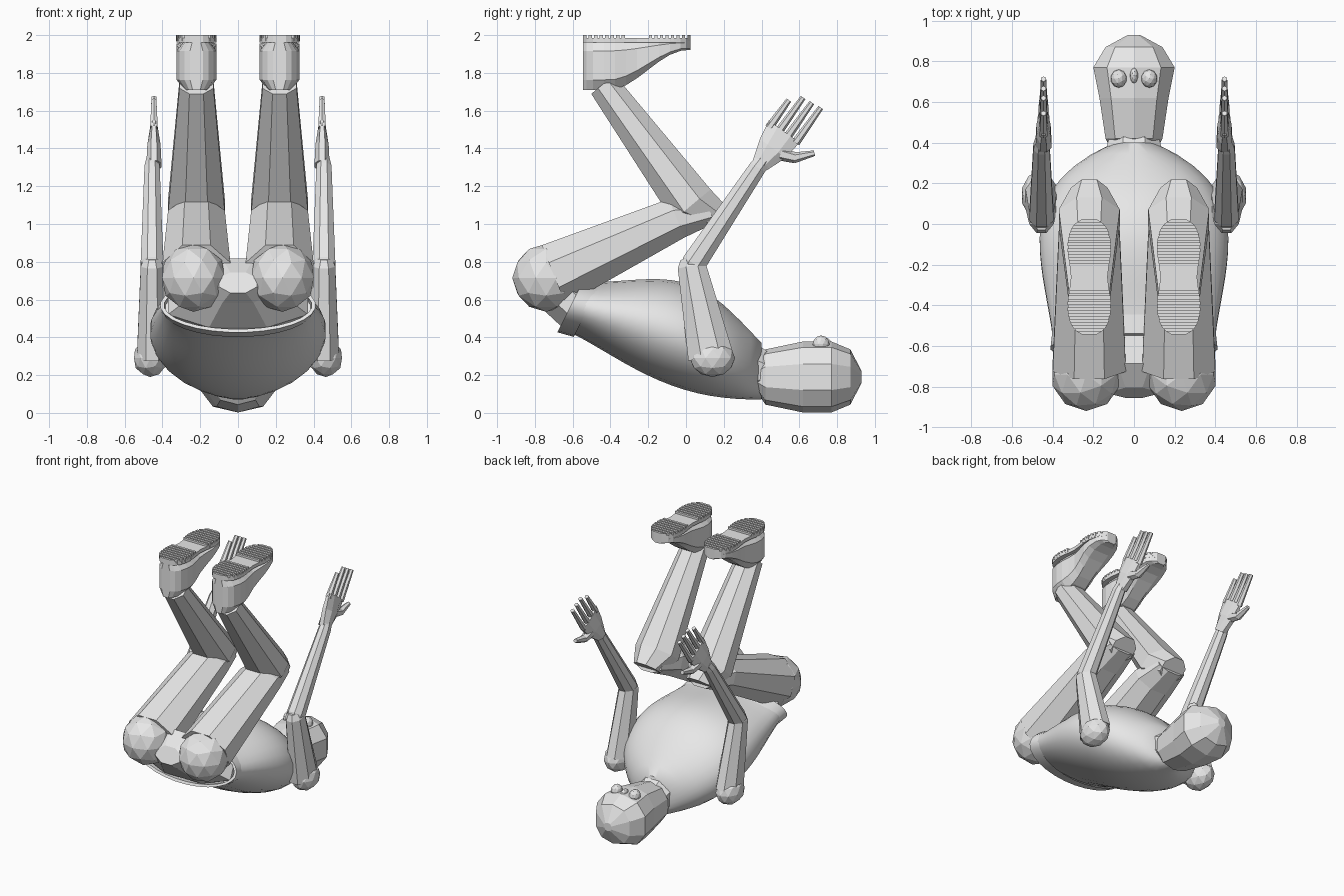
import bpy, bmesh, math
from mathutils import Vector

if "Cube" in bpy.data.objects:
    bpy.data.objects.remove(bpy.data.objects["Cube"], do_unlink=True)

COLOUR = (.8, .8, .8, 1)
grey = bpy.data.materials.new("plain grey")
grey.use_nodes = True
grey.diffuse_color = COLOUR
grey.node_tree.nodes["Principled BSDF"].inputs["Base Color"].default_value = COLOUR


def finish(name, bm, mirror=False, smooth=False):
    """Turn a bmesh into a named object; paired parts are mirrored across x."""
    bmesh.ops.recalc_face_normals(bm, faces=bm.faces)
    mesh = bpy.data.meshes.new(name)
    bm.to_mesh(mesh)
    bm.free()
    mesh.materials.append(grey)
    part = bpy.data.objects.new(name, mesh)
    bpy.context.collection.objects.link(part)
    if mirror:
        part.modifiers.new("Mirror", "MIRROR")
    if smooth:
        bpy.ops.object.select_all(action="DESELECT")
        part.select_set(True)
        bpy.context.view_layer.objects.active = part
        bpy.ops.object.shade_smooth_by_angle(angle=math.radians(40))


def ring(x, y, z, depth, width, up=(0, 1), sides=8, power=1):
    """Closed cross-section; depth runs along up in the side plane, width along x."""
    across = Vector((width, 0, 0))
    along = Vector((0, *up)).normalized() * depth
    flat_to_corner = math.cos(math.pi / sides)

    def rounded(value):
        return math.copysign(abs(value / flat_to_corner) ** power, value)

    angles = [math.tau * (i + .5) / sides for i in range(sides)]
    return [Vector((x, y, z)) + across * rounded(math.cos(a)) + along * rounded(math.sin(a))
            for a in angles]


def loft(name, rings, caps=True, **options):
    """Skin a row of cross-sections."""
    bm = bmesh.new()
    rows = [[bm.verts.new(point) for point in row] for row in rings]
    for row, following in zip(rows, rows[1:]):
        for i in range(len(row)):
            bm.faces.new((row[i - 1], row[i], following[i], following[i - 1]))
    if caps:
        bm.faces.new(rows[0])
        bm.faces.new(rows[-1])
    finish(name, bm, **options)


def limb(name, x, *stations, sides=8, mirror=True):
    """Faceted limb through stations of y, z, depth and width."""
    first, last = stations[0], stations[-1]
    up = (first[1] - last[1], last[0] - first[0])
    loft(name, [ring(x, *station, up=up, sides=sides) for station in stations], mirror=mirror)


def ball(name, centre, size, mirror=True):
    """Faceted ball scaled to its three radii."""
    bm = bmesh.new()
    bmesh.ops.create_icosphere(bm, subdivisions=2, radius=1)
    bmesh.ops.scale(bm, vec=size, verts=bm.verts)
    bmesh.ops.translate(bm, vec=centre, verts=bm.verts)
    finish(name, bm, mirror=mirror)


# Torso: a barrel leaning from the raised waist down to the neck
def torso_ring(t):
    arch = math.sin(math.pi * t)
    chest = math.sin(math.pi * t ** 1.2)
    width = .1 + .3 * (1 - t ** 6) + .07 * chest
    return ring(0, .95 * t - .55, .56 - .34 * t + .04 * arch, .15 + .12 * chest, width,
                up=(1 - t, 2), sides=28)


loft("torso", [torso_ring(step / 16) for step in range(17)], smooth=True)

# Waistband: an open rim folded inward
rim = [(-.52, .55, .165, .4), (-.61, .57, .16, .41), (-.61, .57, .14, .39), (-.52, .55, .14, .38)]
loft("waistband", [ring(0, *station, up=(1, 2), sides=28) for station in rim],
     caps=False, smooth=True)

# Pelvis, filling the waistband and joining the hips
limb("pelvis", 0, (-.83, .69, .06, .1), (-.74, .7, .13, .2), (-.6, .57, .13, .37),
     (-.46, .52, .13, .36), mirror=False)
limb("neck", 0, (.3, .24, .16, .15), (.43, .21, .1, .12), mirror=False)

# Head, lying back with the face upward
skull = [(.38, .08, .12), (.42, .14, .14), (.62, .18, .17),
         (.77, .18, .2), (.87, .14, .14), (.93, .03, .03)]
loft("head", [ring(0, y, .19, depth, width, sides=10, power=.85) for y, depth, width in skull])
ball("nose", (0, .73, .37), (.02, .04, .03), mirror=False)
ball("eyes", (.075, .715, .365), (.04, .045, .045))

# Legs, folded above the body
LEG_X = .22
ball("hips", (.235, -.74, .715), (.175, .18, .18))
limb("thighs", LEG_X, (-.7, .73, .17, .18), (-.05, 1.03, .11, .15), (.13, 1.06, .06, .11))
limb("shins", LEG_X, (.15, 1.03, .09, .09), (.03, 1.1, .13, .15), (-.44, 1.74, .08, .09))

# Boots with ridged soles turned upward
HEEL, FOOT_LENGTH = -.55, .58
SOLE = 1.97


def foot_width(u):
    """Rounded heel and toe with a pinched instep."""
    return .11 * math.sqrt(1 - abs(2 * u - 1) ** 5) - .02 * math.sin(math.pi * u) ** 8


def foot_ring(u, low, high, **options):
    """Upright slice of the foot at fraction u from heel to toe."""
    return ring(LEG_X, HEEL + FOOT_LENGTH * u, (low + high) / 2, (high - low) / 2,
                foot_width(u), **options)


def boot_ring(u):
    rise = min(1, max(0, (u - .25) / .7))
    instep = rise * rise * (3 - 2 * rise)
    return foot_ring(u, 1.71 + .21 * instep, SOLE, power=.6)


slices = [.01, .04, .1] + [step / 10 for step in range(2, 10)] + [.95, .99]
loft("boots", [boot_ring(u) for u in slices], mirror=True)
loft("soles", [foot_ring(u, SOLE - .01, SOLE + .015, sides=4) for u in slices], mirror=True)

BARS = 20
for bar in range(BARS):
    u = (bar + .5) / BARS
    if abs(u - .5) > .1:
        edges = (u - .015, u + .015)
        loft("tread_bar", [foot_ring(edge, SOLE, 2, sides=4) for edge in edges], mirror=True)

# Arms, reaching up past the head
ARM_X = .455
ball("shoulders", (.465, .14, .29), (.09, .12, .1))
limb("upper_arms", ARM_X, (.13, .3, .12, .08), (.03, .78, .075, .06), (.02, .82, .05, .04))
limb("forearms", ARM_X, (.02, .76, .05, .05), (.04, .79, .065, .06), (.38, 1.3, .045, .04),
     (.41, 1.34, .04, .03))

# Hands, with four spread fingers and a thumb
HAND_X = .445
limb("palms", HAND_X, (.39, 1.31, .045, .04), (.46, 1.4, .085, .035), (.52, 1.49, .1, .02))
for finger in range(4):
    root = Vector((.44, 1.51)).lerp(Vector((.58, 1.43)), finger / 3)
    reach = .18 if finger == 0 else .23
    tip = root + reach * Vector((.58, .81))
    limb("finger", HAND_X, (*root, .02, .02), (*tip, .013, .013), sides=6)
limb("thumb", HAND_X, (.5, 1.37, .03, .03), (.58, 1.35, .025, .025), sides=6)
limb("thumb_tip", HAND_X, (.57, 1.35, .025, .025), (.68, 1.375, .013, .013), sides=6)
